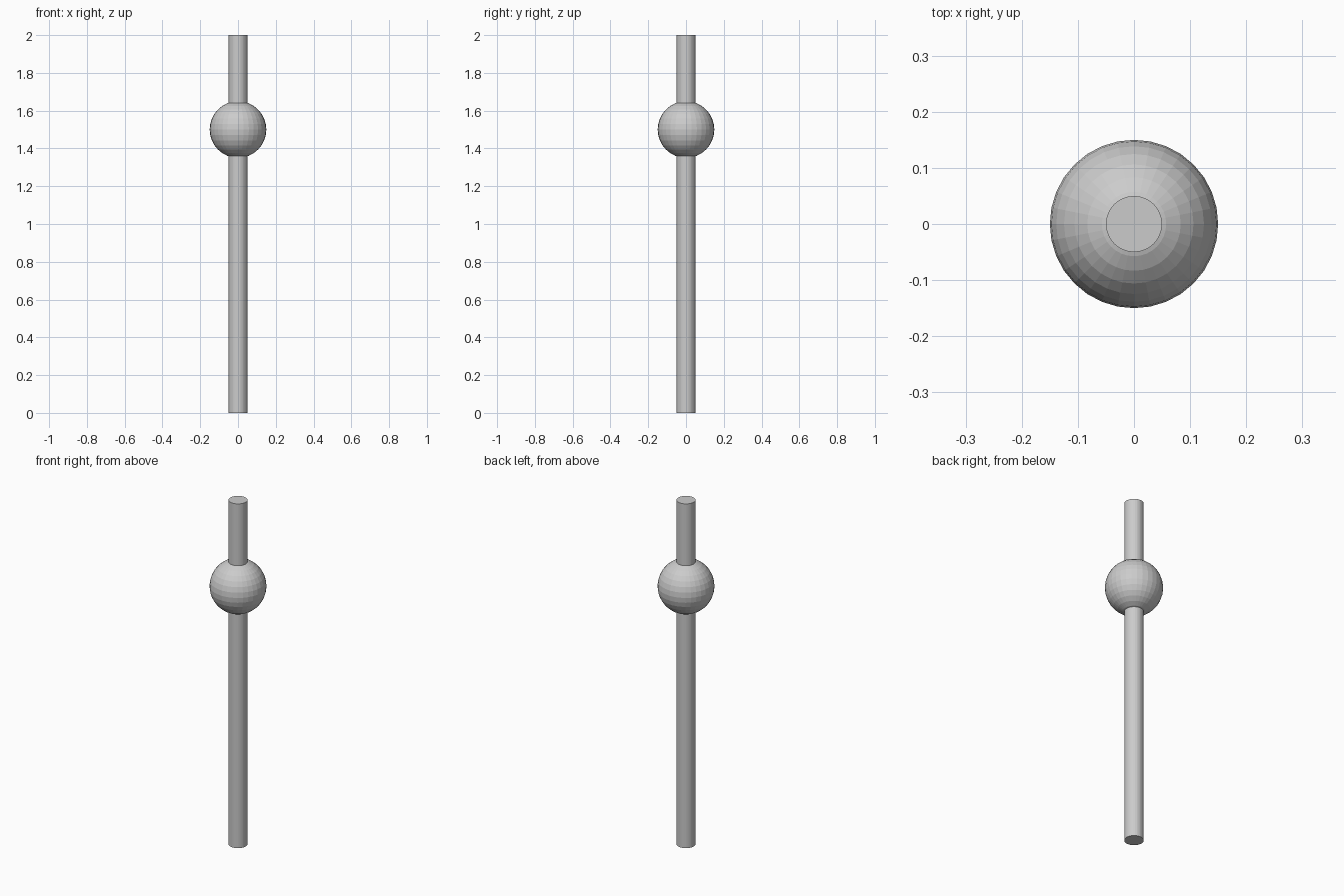
import bpy

if "Cube" in bpy.data.objects:
    bpy.data.objects.remove(bpy.data.objects["Cube"])

# Straight upright rod
bpy.ops.mesh.primitive_cylinder_add(vertices=32, radius=0.05, depth=2.0, location=(0, 0, 1.0))
bpy.context.object.name = "rod"

# Faceted ball threaded on the rod
bpy.ops.mesh.primitive_uv_sphere_add(segments=32, ring_count=16, radius=0.15, location=(0, 0, 1.5))
bpy.context.object.name = "ball"
